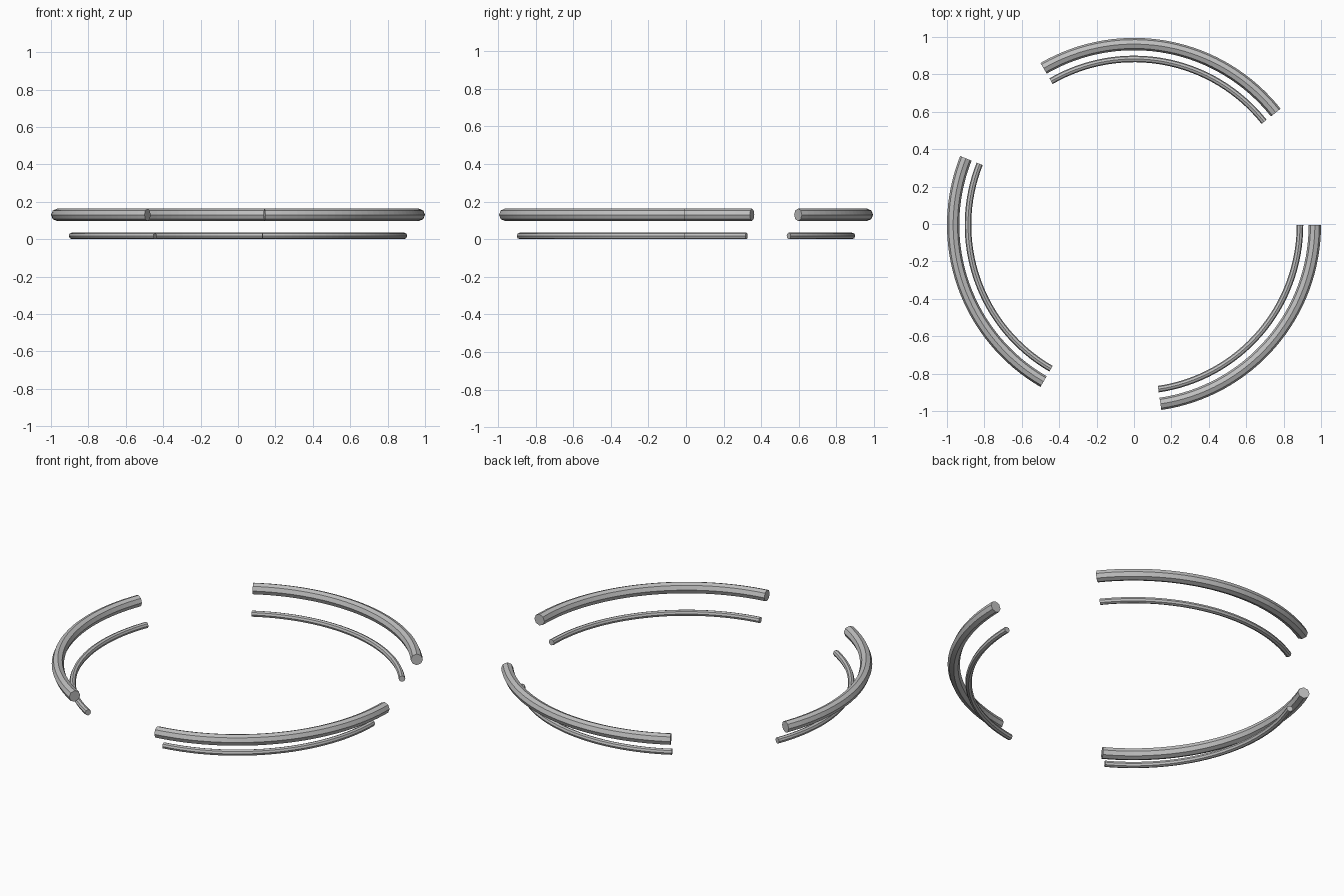
import bpy, math

if "Cube" in bpy.data.objects:
    bpy.data.objects.remove(bpy.data.objects["Cube"])

SWEEP = math.radians(81.6)
STEPS = 32
SIDES = 8
Y_OFF = -0.005

grey = bpy.data.materials.new("light grey")
grey.diffuse_color = (0.52, 0.52, 0.52, 1)
grey.use_nodes = True
grey.node_tree.nodes["Principled BSDF"].inputs["Base Color"].default_value = grey.diffuse_color


def arc_tube(name, start, ring_r, tube_r, z):
    """Octagonal tube swept clockwise round the z axis, with capped ends."""
    verts, faces = [], []
    for i in range(STEPS + 1):
        a = start - SWEEP * i / STEPS
        for j in range(SIDES):
            t = 2 * math.pi * j / SIDES
            r = ring_r + tube_r * math.cos(t)
            verts.append((r * math.cos(a), r * math.sin(a) + Y_OFF,
                          z + tube_r * math.sin(t)))
    for i in range(STEPS):
        for j in range(SIDES):
            k = (j + 1) % SIDES
            p, q = i * SIDES, (i + 1) * SIDES
            faces.append((p + j, q + j, q + k, p + k))
    faces.append(tuple(range(SIDES)))
    faces.append(tuple(STEPS * SIDES + j for j in reversed(range(SIDES))))
    mesh = bpy.data.meshes.new(name)
    mesh.from_pydata(verts, [], faces)
    mesh.materials.append(grey)
    mesh.update()
    obj = bpy.data.objects.new(name, mesh)
    bpy.context.collection.objects.link(obj)


# three pairs of curved rails, one pair every 120 degrees
for n in range(3):
    start = math.radians(120 * n)
    arc_tube(f"upper_rail_{n + 1}", start, 0.967, 0.033, 0.13)
    arc_tube(f"lower_rail_{n + 1}", start, 0.8875, 0.0175, 0.0175)
